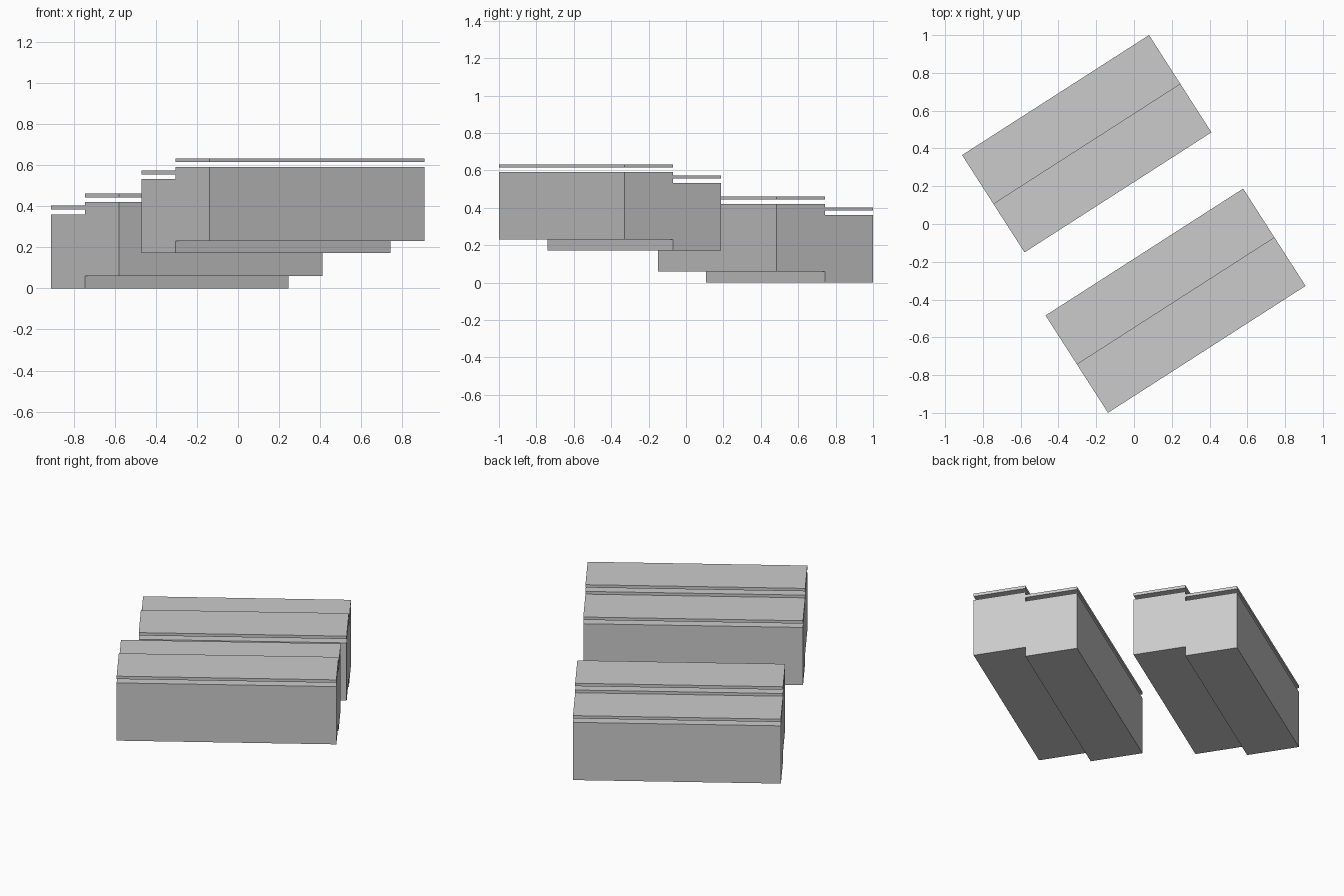
import bpy
from math import radians
from mathutils import Matrix, Vector

if "Cube" in bpy.data.objects:
    bpy.data.objects.remove(bpy.data.objects["Cube"])

ANGLE = radians(32.7)
WIDTH = 0.306       # width of one row
BODY_H = 0.36
SLAB_GAP, SLAB_H = 0.024, 0.018


def box(name, centre, size, z0):
    bpy.ops.mesh.primitive_cube_add(size=1, location=(centre.x, centre.y, z0 + size[2] / 2),
                                    rotation=(0, 0, ANGLE))
    ob = bpy.context.object
    ob.name = name
    ob.scale = size
    return ob


def row(name, centre, side, length, z0):
    # one building row: solid body with a thin roof slab floating above it
    offset = Matrix.Rotation(ANGLE, 3, 'Z') @ Vector((0, side * WIDTH / 2, 0))
    c = Vector(centre) + offset
    box(name + "_body", c, (length, WIDTH, BODY_H), z0)
    box(name + "_roof_slab", c, (length, WIDTH, SLAB_H), z0 + BODY_H + SLAB_GAP)


# each block is a pair of rows, the front one stepped up the slope
blocks = [
    ("lower_block", (-0.25, 0.425, 0), 1.176, 0.0),
    ("upper_block", (0.22, -0.406, 0), 1.243, 0.171),
]
for name, centre, length, z in blocks:
    row(name + "_back_row", centre, 1, length, z)
    row(name + "_front_row", centre, -1, length, z + 0.059)
